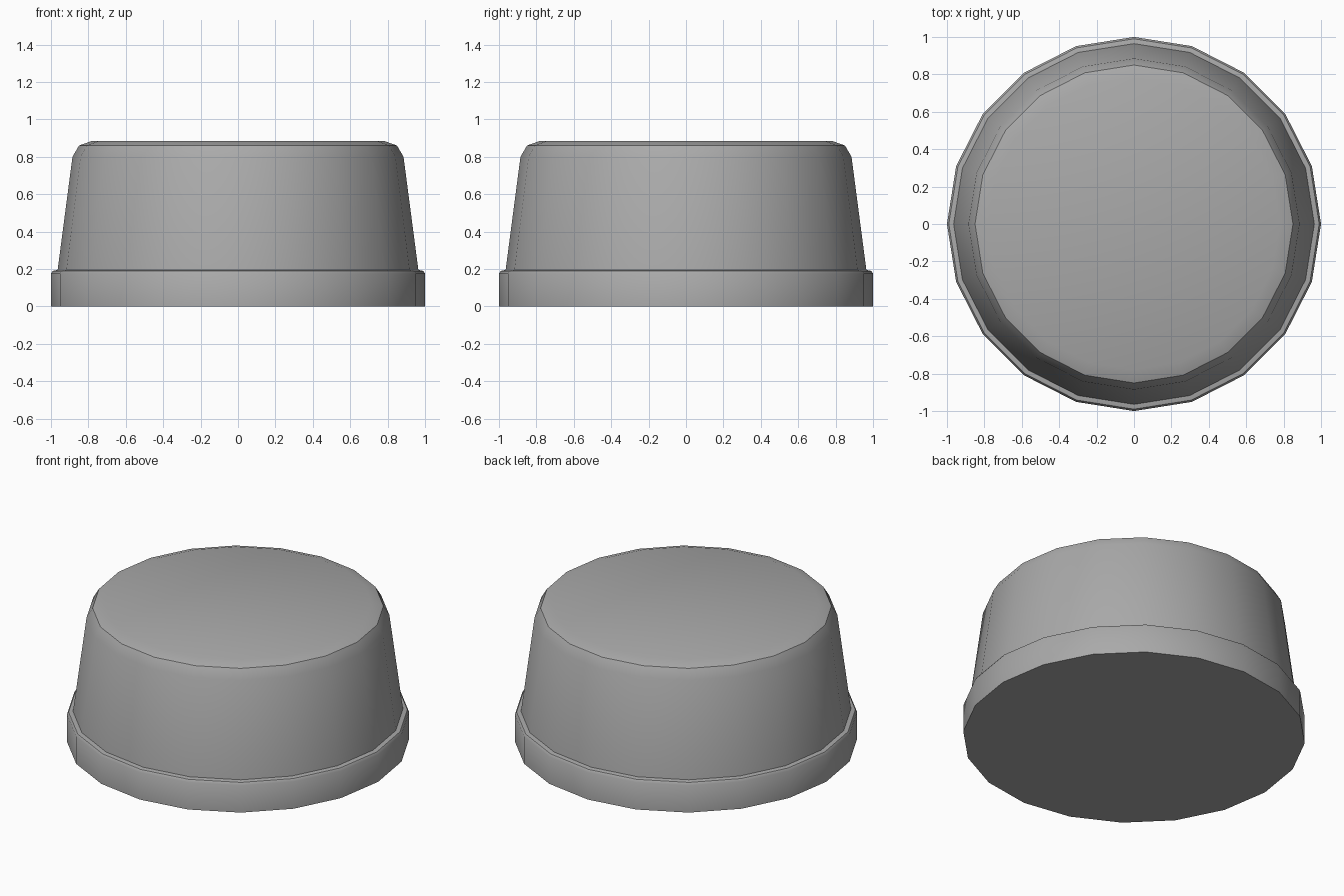
import bpy, bmesh
from math import cos, sin, tau, radians

SIDES = 20

cube = bpy.data.objects.get("Cube")
if cube:
    bpy.data.objects.remove(cube, do_unlink=True)

grey = bpy.data.materials.new("mid grey")
grey.use_nodes = True
grey.diffuse_color = (0.4, 0.4, 0.4, 1)
grey.node_tree.nodes["Principled BSDF"].inputs["Base Color"].default_value = (0.4, 0.4, 0.4, 1)


def lathe(name, profile, sharp_angle):
    """Closed turned solid from (radius, height) points, bottom to top."""
    bm = bmesh.new()
    rings = [[bm.verts.new((r * cos(tau * i / SIDES), r * sin(tau * i / SIDES), z))
              for i in range(SIDES)] for r, z in profile]
    for low, high in zip(rings, rings[1:]):
        for i in range(SIDES):
            j = (i + 1) % SIDES
            bm.faces.new((low[i], low[j], high[j], high[i]))
    bm.faces.new(rings[0][::-1])
    bm.faces.new(rings[-1])
    mesh = bpy.data.meshes.new(name)
    bm.to_mesh(mesh)
    bm.free()
    mesh.materials.append(grey)
    obj = bpy.data.objects.new(name, mesh)
    bpy.context.collection.objects.link(obj)
    bpy.ops.object.select_all(action="DESELECT")
    obj.select_set(True)
    bpy.context.view_layer.objects.active = obj
    bpy.ops.object.shade_smooth_by_angle(angle=radians(sharp_angle))


# Straight collar with a softened upper rim, closed underneath
lathe("base_collar", [(1, 0), (1, 0.175), (0.99, 0.19), (0.965, 0.195)], 40)

# Tapered cap with a chamfered shoulder and a slightly raised flat top
lathe("tapered_cap", [(0.965, 0.19), (0.885, 0.80), (0.85, 0.86), (0.78, 0.885)], 35)
